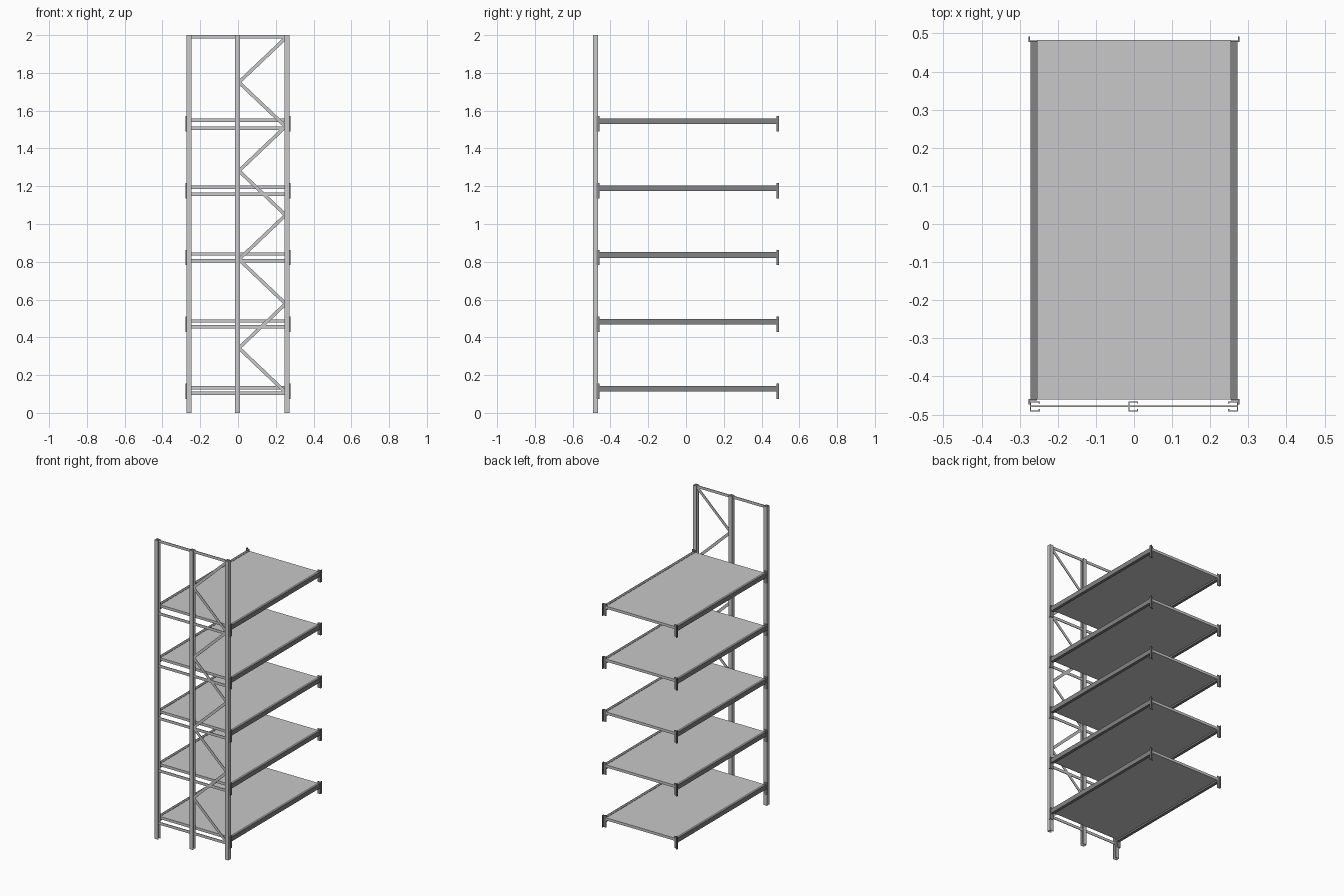
import bpy, bmesh, math
from mathutils import Vector, Matrix

if "Cube" in bpy.data.objects:
    bpy.data.objects.remove(bpy.data.objects["Cube"])


def material(name, v):
    m = bpy.data.materials.new(name)
    m.diffuse_color = (v, v, v, 1)
    m.use_nodes = True
    m.node_tree.nodes["Principled BSDF"].inputs["Base Color"].default_value = m.diffuse_color
    return m


LIGHT = material("light grey steel", 0.58)
DARK = material("dark grey steel", 0.23)


def finish(name, bm, mat):
    bmesh.ops.recalc_face_normals(bm, faces=bm.faces)
    me = bpy.data.meshes.new(name)
    bm.to_mesh(me)
    bm.free()
    me.materials.append(mat)
    ob = bpy.data.objects.new(name, me)
    bpy.context.collection.objects.link(ob)
    return ob


def add_box(bm, x0, x1, y0, y1, z0, z1):
    mat = Matrix.Translation(((x0 + x1) / 2, (y0 + y1) / 2, (z0 + z1) / 2)) @ \
        Matrix.Diagonal((abs(x1 - x0), abs(y1 - y0), abs(z1 - z0), 1))
    bmesh.ops.create_cube(bm, size=1, matrix=mat)


def extrude_profile(bm, pts, z0, z1):
    f = bm.faces.new([bm.verts.new((x, y, z0)) for x, y in pts])
    r = bmesh.ops.extrude_face_region(bm, geom=[f])
    up = [v for v in r["geom"] if isinstance(v, bmesh.types.BMVert)]
    bmesh.ops.translate(bm, vec=(0, 0, z1 - z0), verts=up)


def post(name, x, s):
    """Lipped channel: web at x, flanges running along s."""
    w, t, lip, y = 0.026, 0.003, 0.006, 0.0132
    half = [(0, y), (w, y), (w, y - lip), (w - t, y - lip), (w - t, y - t), (t, y - t)]
    prof = half + [(a, -b) for a, b in reversed(half)]
    bm = bmesh.new()
    extrude_profile(bm, [(x + s * a, b - 0.4785) for a, b in prof], 0, 2)
    finish(name, bm, LIGHT)


# Uprights
post("left_post", -0.273, 1)
post("middle_post", -0.015, 1)
post("right_post", 0.273, -1)

# Horizontal frame bars
YB = -0.4785
bm = bmesh.new()
for z in [0.105 + 0.3505 * i for i in range(5)] + [1.991]:
    add_box(bm, -0.271, 0.271, YB - 0.002, YB + 0.002, z - 0.009, z + 0.009)
finish("frame_bars", bm, LIGHT)

# Zigzag bracing between middle and right posts
bm = bmesh.new()
nodes = [(0.252 if i % 2 == 0 else 0.005, 1.985 - 0.2345 * i) for i in range(9)]
for (xa, za), (xb, zb) in zip(nodes, nodes[1:]):
    d = Vector((xb - xa, 0, zb - za))
    ang = -math.atan2(d.z, d.x)
    mat = Matrix.Translation(((xa + xb) / 2, YB, (za + zb) / 2)) @ \
        Matrix.Rotation(ang, 4, 'Y') @ Matrix.Diagonal((d.length, 0.0036, 0.018, 1))
    bmesh.ops.create_cube(bm, size=1, matrix=mat)
finish("diagonal_braces", bm, LIGHT)

# Shelf levels: panel, two side beams, four angle brackets
for i in range(5):
    z = 0.354 * i
    bm = bmesh.new()
    add_box(bm, -0.254, 0.254, -0.461, 0.483, z + 0.124, z + 0.1415)
    finish(f"shelf_panel_{i + 1}", bm, LIGHT)

    beams, brackets = bmesh.new(), bmesh.new()
    for s in (-1, 1):
        add_box(beams, s * 0.252, s * 0.272, -0.459, 0.481, z + 0.113, z + 0.143)
        for e in (-1, 1):
            yi = -0.459 if e < 0 else 0.478
            add_box(brackets, s * 0.2725, s * 0.277, yi, yi + e * 0.0145,
                    z + 0.074, z + 0.155)
            add_box(brackets, s * 0.254, s * 0.2725, yi, yi + e * 0.004,
                    z + 0.074, z + 0.155)
    finish(f"side_beams_{i + 1}", beams, DARK)
    finish(f"end_brackets_{i + 1}", brackets, DARK)
